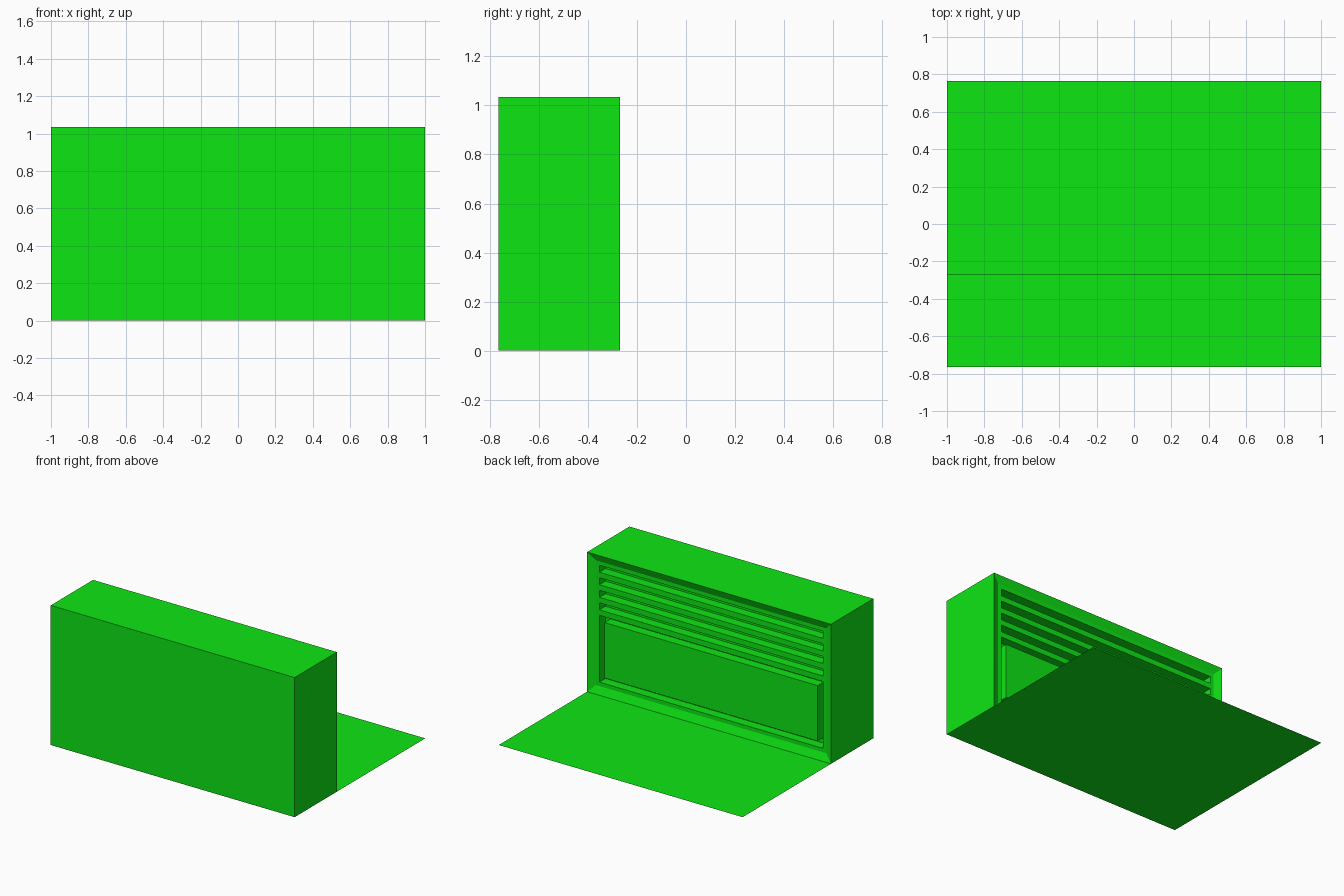
import bpy, bmesh
from mathutils import Vector

if "Cube" in bpy.data.objects:
    bpy.data.objects.remove(bpy.data.objects["Cube"])

mat = bpy.data.materials.new("green_paint")
mat.diffuse_color = (0.004, 0.79, 0.007, 1)
mat.use_nodes = True
mat.node_tree.nodes["Principled BSDF"].inputs["Base Color"].default_value = mat.diffuse_color

HX, H = 1.0, 1.035              # half width, height
Y0, Y1 = -0.765, -0.27          # closed front, open back
RIM_W, RIM_D = 0.055, 0.024     # sloped rim
INSET, DEPTH = 0.084, 0.07      # recess border and depth
ys = Y1 - RIM_D                 # lip plane
yb = ys - DEPTH                 # recess floor


def finish(name, bm):
    bmesh.ops.recalc_face_normals(bm, faces=bm.faces)
    mesh = bpy.data.meshes.new(name)
    bm.to_mesh(mesh)
    bm.free()
    mesh.materials.append(mat)
    obj = bpy.data.objects.new(name, mesh)
    bpy.context.collection.objects.link(obj)
    return obj


def box(bm, lo, hi):
    lo, hi = Vector(lo), Vector(hi)
    verts = bmesh.ops.create_cube(bm, size=1)["verts"]
    for v in verts:
        v.co = (lo + hi) / 2 + v.co * (hi - lo)


def ring(bm, inset, y):
    x, lo, hi = HX - inset, inset, H - inset
    return [bm.verts.new(p) for p in ((-x, y, lo), (x, y, lo), (x, y, hi), (-x, y, hi))]


# Cabinet body: rectangles joined from the front over the rim and lip into the recess
bm = bmesh.new()
rings = [ring(bm, i, y) for i, y in
         ((0, Y0), (0, Y1), (RIM_W, ys), (INSET, ys), (INSET, yb))]
for a, b in zip(rings, rings[1:]):
    for i in range(4):
        j = (i + 1) % 4
        bm.faces.new((a[i], a[j], b[j], b[i]))
bm.faces.new(rings[0])
bm.faces.new(rings[-1])
finish("cabinet_body", bm)

# Slats and lower panel stand in the recess, flush with the lip
ox, top, bottom = HX - INSET, H - INSET, INSET
PITCH, GAP, RING = 0.093, 0.052, 0.042

bm = bmesh.new()
for i in range(4):
    z = top - i * PITCH
    box(bm, (-ox, yb, z - PITCH), (ox, ys, z - GAP))
finish("vent_slats", bm)

bm = bmesh.new()
box(bm, (-ox + RING, yb, bottom + RING), (ox - RING, ys, top - 4 * PITCH - RING))
finish("lower_panel", bm)

# Flat sheet folded down onto the floor
bm = bmesh.new()
bmesh.ops.create_grid(bm, x_segments=1, y_segments=1, size=1)
for v in bm.verts:
    v.co = (v.co.x * HX, Y1 if v.co.y < 0 else Y1 + H, 0)
obj = finish("floor_sheet", bm)
if obj.data.polygons[0].normal.z < 0:
    obj.data.flip_normals()
